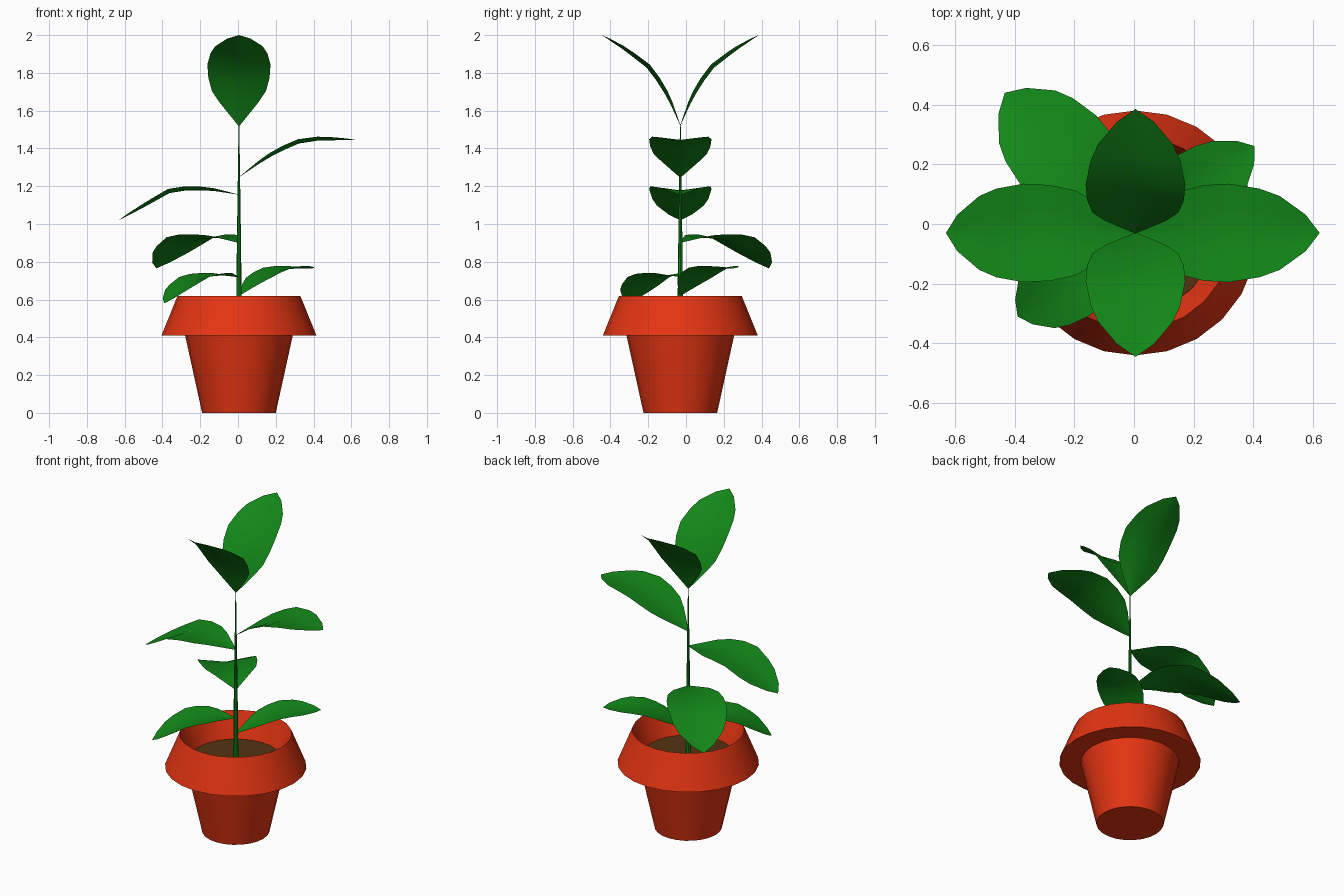
import bpy, bmesh, math
from mathutils import Vector

if "Cube" in bpy.data.objects:
    bpy.data.objects.remove(bpy.data.objects["Cube"])

CX, CY = 0.005, -0.03      # plant axis
SIDES = 24


def material(name, rgb):
    m = bpy.data.materials.new(name)
    m.diffuse_color = (*rgb, 1)
    m.use_nodes = True
    m.node_tree.nodes["Principled BSDF"].inputs["Base Color"].default_value = m.diffuse_color
    return m


TERRACOTTA = material("terracotta", (0.78, 0.035, 0.006))
GREEN = material("leaf_green", (0.006, 0.24, 0.009))
EARTH = material("earth", (0.09, 0.033, 0.006))


def finish(name, bm, mat, angle=35):
    me = bpy.data.meshes.new(name)
    bm.to_mesh(me)
    bm.free()
    ob = bpy.data.objects.new(name, me)
    bpy.context.collection.objects.link(ob)
    me.materials.append(mat)
    bpy.ops.object.select_all(action='DESELECT')
    ob.select_set(True)
    bpy.context.view_layer.objects.active = ob
    bpy.ops.object.shade_smooth_by_angle(angle=math.radians(angle))
    return ob


def lathe(name, profile, mat, sides=SIDES):
    """Revolve (radius, z) points, listed bottom to top along the outside."""
    bm = bmesh.new()
    rings = []
    for r, z in profile:
        rings.append([bm.verts.new((CX + r * math.cos(a), CY + r * math.sin(a), z))
                      for a in (2 * math.pi * i / sides for i in range(sides))])
    for lo, hi in zip(rings, rings[1:]):
        for i in range(sides):
            j = (i + 1) % sides
            bm.faces.new((lo[i], lo[j], hi[j], hi[i]))
    return bm, rings, name, mat


def interp(table, t):
    """Piecewise linear lookup of (t, value...) rows."""
    for a, b in zip(table, table[1:]):
        if t <= b[0]:
            break
    f = (t - a[0]) / (b[0] - a[0])
    return [p + (q - p) * f for p, q in zip(a[1:], b[1:])]


OUTLINE = [(0, .02), (.1, .32), (.2, .62), (.3, .86), (.42, .97), (.55, 1),
           (.7, .9), (.8, .75), (.93, .37), (1, 0)]
FOLD = 0.14


def leaf(name, angle, half_width, spine):
    """Folded blade along a (radius, z) spine, pointing out at the given angle."""
    dist = [0]
    for (r0, z0), (r1, z1) in zip(spine, spine[1:]):
        dist.append(dist[-1] + math.hypot(r1 - r0, z1 - z0))
    table = [(d / dist[-1], r, z) for d, (r, z) in zip(dist, spine)]
    a = math.radians(angle)
    out = Vector((math.cos(a), math.sin(a), 0))
    side = Vector((-math.sin(a), math.cos(a), 0))
    up = Vector((0, 0, 1))
    bm = bmesh.new()
    rows = []
    for t, w in OUTLINE:
        r, z = interp(table, t)
        r0, z0 = interp(table, max(t - .06, 0))
        r1, z1 = interp(table, min(t + .06, 1))
        tangent = (out * (r1 - r0) + up * (z1 - z0)).normalized()
        normal = tangent.cross(side)
        base = Vector((CX, CY, 0)) + out * r + up * z
        w *= half_width
        if t == 1:
            rows.append([bm.verts.new(base)])
        else:
            rows.append([bm.verts.new(base + side * (u * w) + normal * (FOLD * abs(u) * w))
                         for u in (-1, -.5, 0, .5, 1)])
    for p, q in zip(rows, rows[1:]):
        for i in range(4):
            if len(q) == 1:
                bm.faces.new((p[i], q[0], p[i + 1]))
            else:
                bm.faces.new((p[i], q[i], q[i + 1], p[i + 1]))
    return finish(name, bm, GREEN, 60)


# Pot with overhanging rim and inner wall
bm, rings, *rest = lathe("pot", [(.195, 0), (.285, .41), (.41, .41), (.325, .62), (.265, .46)], TERRACOTTA)
bm.faces.new(rings[0][::-1])
finish("pot", bm, TERRACOTTA)

# Soil surface
bm, rings, *rest = lathe("soil", [(.267, .459), (.265, .462)], EARTH)
bm.faces.new(rings[-1])
finish("soil", bm, EARTH)

# Tapering stem
bm, rings, *rest = lathe("stem", [(.016, .455), (.011, .9), (.002, 1.53)], GREEN, 8)
bm.faces.new(rings[-1])
finish("stem", bm, GREEN)

# Upright top pair
top = [(0, 1.52), (.05, 1.63), (.105, 1.73), (.175, 1.825), (.29, 1.915), (.415, 2.0)]
leaf("top_leaf_back", 90, .167, top)
leaf("top_leaf_front", -90, .167, top)

# Wide middle pair
leaf("middle_leaf_right", 0, .165,
     [(0, 1.247), (.1, 1.315), (.2, 1.375), (.31, 1.425), (.42, 1.442), (.617, 1.445)])
leaf("middle_leaf_left", 180, .165,
     [(0, 1.155), (.13, 1.175), (.26, 1.18), (.36, 1.168), (.5, 1.09), (.635, 1.02)])

# Low leaves over the rim
leaf("low_leaf_back_left", 133, .172,
     [(0, .9), (.13, .925), (.26, .925), (.38, .905), (.51, .84), (.642, .765)])
leaf("low_leaf_front_left", 215.3, .137,
     [(0, .718), (.1, .728), (.2, .722), (.29, .7), (.39, .645), (.484, .58)])
leaf("low_leaf_back_right", 36.1, .13,
     [(0, .62), (.08, .672), (.16, .715), (.25, .75), (.34, .763), (.494, .766)])
